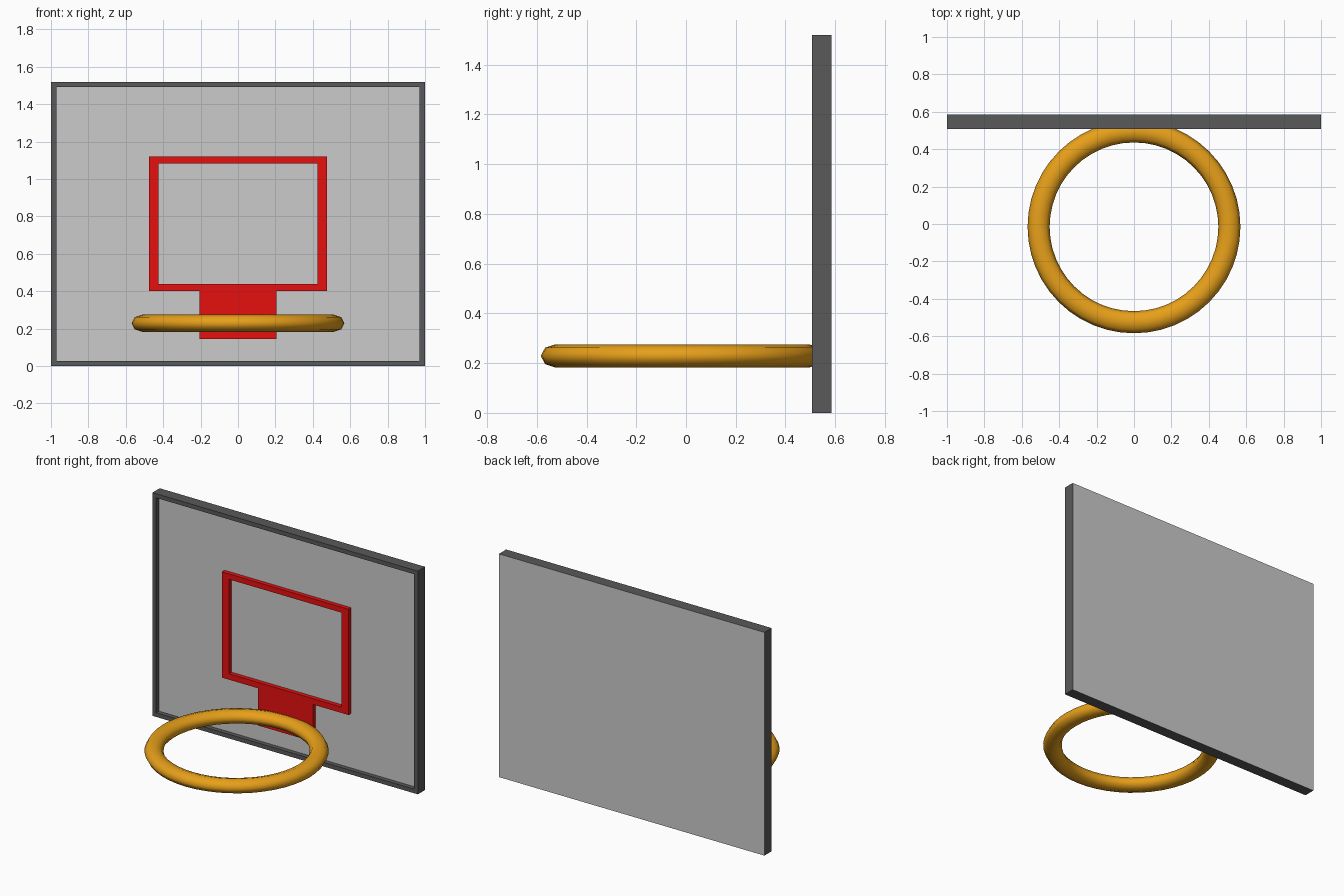
import bpy, bmesh
from mathutils import Vector

if "Cube" in bpy.data.objects:
    bpy.data.objects.remove(bpy.data.objects["Cube"])


def material(name, rgb):
    m = bpy.data.materials.new(name)
    m.diffuse_color = (*rgb, 1)
    m.use_nodes = True
    m.node_tree.nodes["Principled BSDF"].inputs["Base Color"].default_value = m.diffuse_color
    return m


def add_object(name, bm, *mats):
    bmesh.ops.recalc_face_normals(bm, faces=bm.faces[:])
    me = bpy.data.meshes.new(name)
    bm.to_mesh(me)
    bm.free()
    for m in mats:
        me.materials.append(m)
    ob = bpy.data.objects.new(name, me)
    bpy.context.collection.objects.link(ob)
    return ob


def box(x, y0, y1, z0, z1):
    bm = bmesh.new()
    bmesh.ops.create_cube(bm, size=1)
    bmesh.ops.scale(bm, vec=(2 * x, y1 - y0, z1 - z0), verts=bm.verts)
    bmesh.ops.translate(bm, vec=(0, (y0 + y1) / 2, (z0 + z1) / 2), verts=bm.verts)
    return bm


def rect(bm, x, y, z0, z1):
    return [bm.verts.new(p) for p in ((-x, y, z0), (x, y, z0), (x, y, z1), (-x, y, z1))]


grey = material("panel_grey", (0.6, 0.6, 0.6))
dark = material("dark_grey", (0.1, 0.1, 0.1))
red = material("red", (0.8, 0.005, 0.005))
orange = material("orange", (0.8, 0.35, 0.01))

FRONT, PANEL, BACK = 0.507, 0.537, 0.585

# Backboard: dark rim and sides, recessed light panel, light back
bm = box(1, FRONT, BACK, 0, 1.52)
bm.normal_update()
front = next(f for f in bm.faces if f.normal.y < -0.9)
back = next(f for f in bm.faces if f.normal.y > 0.9)
for f in bm.faces:
    f.material_index = 1
back.material_index = 0
bmesh.ops.inset_region(bm, faces=[front], thickness=0.04)
ext = bmesh.ops.extrude_discrete_faces(bm, faces=[front])["faces"][0]
bmesh.ops.translate(bm, vec=Vector((0, PANEL - FRONT, 0)), verts=ext.verts)
ext.material_index = 0
add_object("backboard", bm, grey, dark)

# Red target frame raised from the panel
bm = bmesh.new()
outer = rect(bm, 0.477, FRONT + 0.001, 0.40, 1.12)
inner = rect(bm, 0.425, FRONT + 0.001, 0.44, 1.083)
faces = [bm.faces.new((outer[i], outer[(i + 1) % 4], inner[(i + 1) % 4], inner[i]))
         for i in range(4)]
ext = bmesh.ops.extrude_face_region(bm, geom=faces, use_keep_orig=True)
moved = [v for v in ext["geom"] if isinstance(v, bmesh.types.BMVert)]
bmesh.ops.translate(bm, vec=(0, PANEL - FRONT, 0), verts=moved)
add_object("target_frame", bm, red)

# Mounting plate under the target frame
add_object("mounting_plate", box(0.207, FRONT + 0.004, PANEL + 0.001, 0.145, 0.40), red)

# Hoop: slightly flattened smooth torus
bpy.ops.mesh.primitive_torus_add(major_radius=0.51, minor_radius=0.059,
                                 major_segments=48, minor_segments=8,
                                 location=(0, -0.015, 0.229))
hoop = bpy.context.object
hoop.name = "hoop"
hoop.scale.z = 0.79
hoop.data.materials.append(orange)
hoop.data.shade_smooth()
